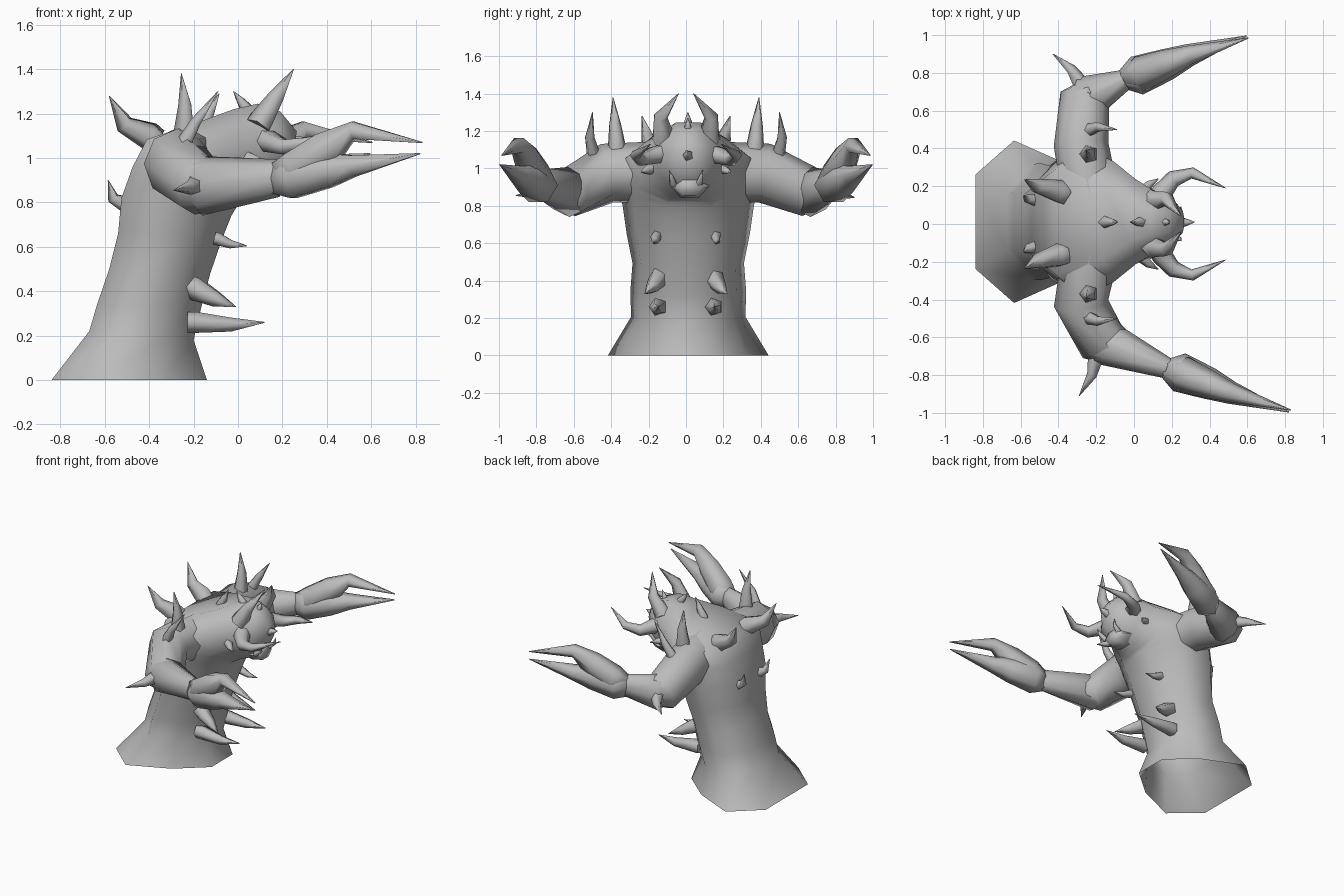
import bpy
import bmesh
import math
from mathutils import Vector

if "Cube" in bpy.data.objects:
    bpy.data.objects.remove(bpy.data.objects["Cube"])

grey = bpy.data.materials.new("stone grey")
grey.use_nodes = True
colour = (0.5, 0.5, 0.5, 1)
grey.diffuse_color = colour
grey.node_tree.nodes["Principled BSDF"].inputs["Base Color"].default_value = colour


def skin(name, rings, cap_start=True, angle=75):
    """Bridge equal rings of points into one smooth skinned object."""
    bm = bmesh.new()
    loops = [[bm.verts.new(p) for p in ring] for ring in rings]
    n = len(loops[0])
    for a, b in zip(loops, loops[1:]):
        for i in range(n):
            j = (i + 1) % n
            bm.faces.new((a[i], a[j], b[j], b[i]))
    if cap_start:
        bm.faces.new(loops[0][::-1])
    bm.faces.new(loops[-1])
    bmesh.ops.recalc_face_normals(bm, faces=bm.faces)
    mesh = bpy.data.meshes.new(name)
    bm.to_mesh(mesh)
    bm.free()
    mesh.materials.append(grey)
    obj = bpy.data.objects.new(name, mesh)
    bpy.context.collection.objects.link(obj)
    bpy.ops.object.select_all(action='DESELECT')
    obj.select_set(True)
    bpy.context.view_layer.objects.active = obj
    bpy.ops.object.shade_smooth_by_angle(angle=math.radians(angle))


def tube(name, path, sizes, sides=6):
    """Tapered tube along a path; sizes are (half width, half height)."""
    pts = [Vector(p) for p in path]
    whole = (pts[-1] - pts[0]).normalized()
    ref = Vector((0, 1, 0)) if abs(whole.z) > 0.8 else Vector((0, 0, 1))
    rings = []
    for k, (p, (w, h)) in enumerate(zip(pts, sizes)):
        t = (pts[min(k + 1, len(pts) - 1)] - pts[max(k - 1, 0)]).normalized()
        side = t.cross(ref).normalized()
        up = side.cross(t)
        turns = [2 * math.pi * i / sides for i in range(sides)]
        rings.append([p + side * w * math.cos(a) + up * h * math.sin(a) for a in turns])
    skin(name, rings)


def spike(name, base, tip, r, bend=(0, 0, 0), sides=5):
    """Thorn with a bulging, bent middle."""
    a, b = Vector(base), Vector(tip)
    root = a - (b - a) * 0.12
    mid = a.lerp(b, 0.45) + Vector(bend)
    tube(name, [root, a, mid, b], [(r, r), (r, r), (r * .66, r * .66), (.002, .002)], sides)


# Body, neck and head in one skin:
# back point, front point, half width, breadth of front, breadth of back
sections = [
    ((-.84, 0), (-.14, 0), .43, .7, 1.4),
    ((-.67, .22), (-.20, .18), .305, .8, 1.2),
    ((-.635, .34), (-.165, .33), .31, .83, 1.2),
    ((-.58, .5), (-.125, .48), .298, .85, 1.2),
    ((-.54, .66), (-.07, .64), .33, .83, 1.3),
    ((-.525, .82), (-.03, .74), .35, .82, 1.4),
    ((-.475, .96), (.0, .79), .375, .78, 1.5),
    ((-.41, 1.085), (.02, .82), .40, .72, 1.7),
    ((-.17, 1.165), (.04, .83), .32, .75, 1.5),
    ((-.02, 1.22), (.08, .85), .225, .85, 1.1),
    ((.09, 1.245), (.14, .87), .165, 1, 1),
    ((.19, 1.21), (.20, .92), .13, 1, 1),
    ((.265, 1.12), (.24, .97), .06, 1, 1),
]
rings = []
grow = 1 / math.cos(math.pi / 8)
for (bx, bz), (fx, fz), w, front, back in sections:
    mid = Vector(((bx + fx) / 2, .012, (bz + fz) / 2))
    half = Vector(((fx - bx) / 2, 0, (fz - bz) / 2)) * grow
    ring = []
    for i in range(8):
        a = math.pi * (2 * i + 1) / 8
        c = math.cos(a)
        breadth = front if c > 0 else back if c < -.5 else 1
        ring.append(mid + half * c + Vector((0, w * grow * breadth * math.sin(a), 0)))
    rings.append(ring)
skin("body", rings, cap_start=False)

# Jaw block under the face
tube("jaw", [(.06, .02, .93), (.15, .02, .90), (.215, .02, .90)],
     [(.11, .07), (.10, .065), (.07, .05)], 6)

# Arms with pincers: elbow point, wrist x and elbow spike reach differ per side
for label, s, elbow, wx, reach in (("right", -1, (-.17, -.62, .875), .18, (-.09, -.20, -.02)),
                                   ("left", 1, (-.26, .66, .875), -.045, (-.14, .15, -.03))):
    wrist = Vector((wx, s * .765, .91))

    def from_wrist(*offsets):
        return [wrist + Vector((x, s * y, z)) for x, y, z in offsets]

    shoulder = [(-.23, s * .15, .98), (-.28, s * .42, .975)]
    tube(label + "_upper_arm", shoulder + [elbow, Vector(elbow).lerp(wrist, .3)],
         [(.15, .165), (.145, .16), (.135, .135), (.10, .11)], 8)
    tube(label + "_forearm", [Vector(elbow) - Vector((.06, 0, 0)), elbow, wrist],
         [(.07, .07), (.125, .135), (.055, .085)], 8)
    tube(label + "_lower_pincer",
         from_wrist((-.02, 0, 0), (.06, .02, .0), (.22, .08, .035), (.34, .13, .055), (.64, .23, .11)),
         [(.05, .08), (.105, .105), (.085, .09), (.06, .055), (.003, .003)], 6)
    tube(label + "_upper_pincer",
         from_wrist((.0, .01, .01), (.08, .03, .04), (.22, .085, .13), (.34, .13, .215), (.65, .22, .16)),
         [(.05, .07), (.095, .09), (.075, .09), (.05, .045), (.003, .003)], 6)
    root = Vector(elbow) + Vector((-.03, s * .09, 0))
    spike(label + "_elbow_spike", root, root + Vector(reach), .045, (.02, 0, 0))

# Paired horns and spikes, mirrored: base, tip, radius, bend
pairs = {
    "crown_horn": ((.11, .12, 1.17), (.25, .04, 1.40), .06, (.0, .05, .0)),
    "shoulder_spike": ((-.24, .37, 1.12), (-.255, .39, 1.38), .05, (.01, 0, 0)),
    "outer_shoulder_spike": ((-.25, .49, 1.05), (-.09, .50, 1.30), .04, (-.01, .02, 0)),
    "upper_back_spike": ((-.40, .17, 1.10), (-.58, .235, 1.28), .065, (-.03, 0, -.03)),
    "lower_back_spike": ((-.50, .12, .79), (-.585, .15, .90), .04, (-.025, 0, -.02)),
    "chest_spike": ((-.09, .16, .635), (.04, .17, .605), .03, (0, 0, -.01)),
    "belly_spike": ((-.19, .15, .41), (-.01, .22, .33), .055, (.01, 0, -.01)),
    "long_belly_spike": ((-.19, .15, .26), (.12, .15, .26), .05, (.02, .01, -.01)),
    "jaw_spike": ((.04, .17, 1.0), (.13, .24, .98), .035, (0, .01, 0)),
    "fang": ((.20, .07, .92), (.25, .09, .99), .02, (.02, 0, 0)),
}
for label, s in (("left", 1), ("right", -1)):
    def flip(p):
        return (p[0], s * p[1], p[2])
    for name, (base, tip, r, bend) in pairs.items():
        spike(label + "_" + name, flip(base), flip(tip), r, flip(bend))
    # Curved side horns sweep out, then forward and in
    horn = [(.10, .08, 1.09), (.15, .17, 1.07), (.21, .24, 1.05), (.31, .27, 1.07), (.485, .19, 1.13)]
    tube(label + "_side_horn", [flip(p) for p in horn],
         [(.06, .055), (.055, .05), (.045, .038), (.03, .027), (.002, .002)], 6)

# Single spikes along the spine and face
spike("spine_spike", (-.15, .01, 1.16), (-.085, .01, 1.29), .035)
spike("nape_spike", (.04, .01, 1.22), (-.02, .01, 1.30), .03)
spike("brow_spike", (.16, .01, 1.20), (.19, .01, 1.27), .025)
spike("nose_spike", (.25, .01, 1.07), (.32, .01, 1.09), .03)
